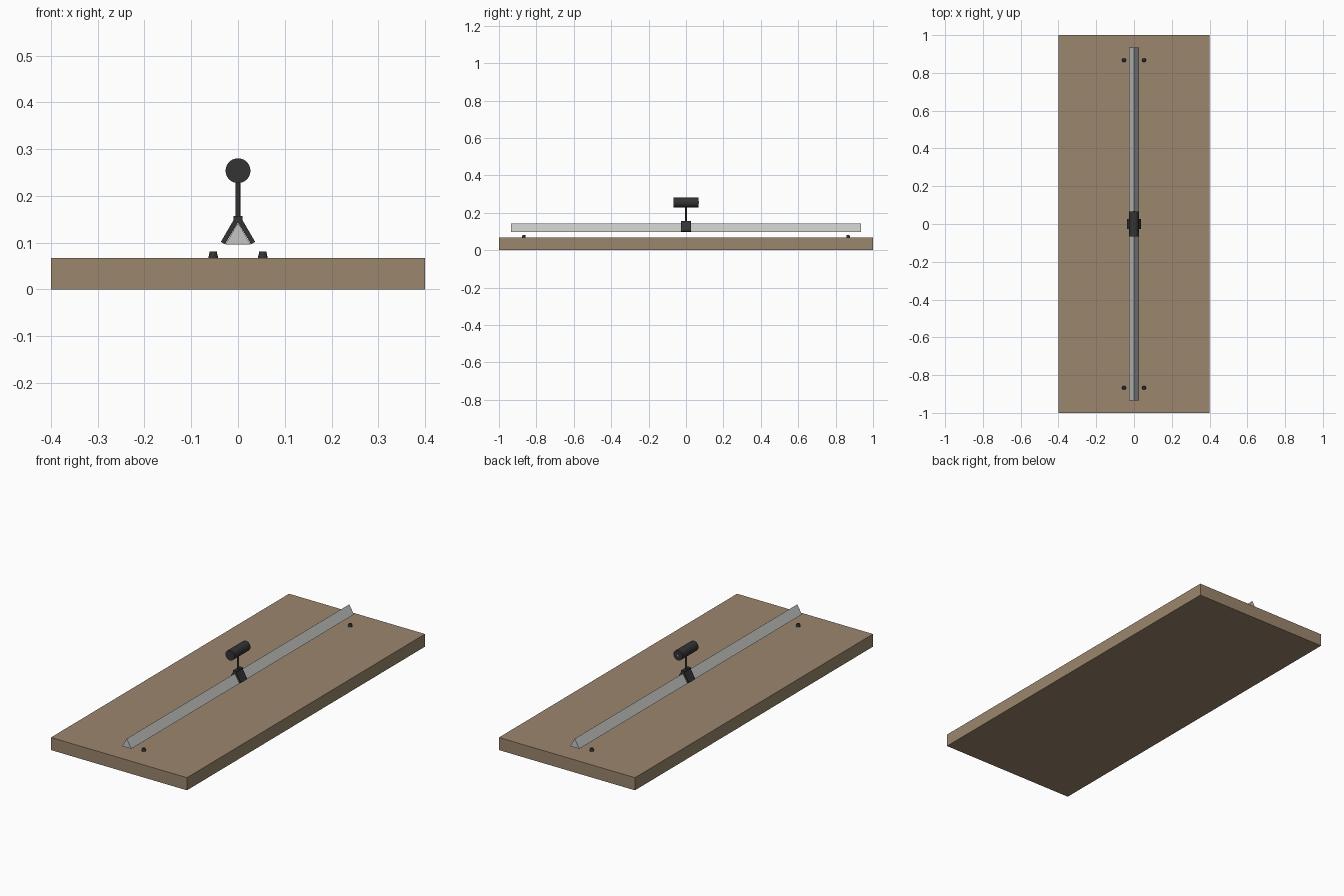
import bpy, bmesh, math

if "Cube" in bpy.data.objects:
    bpy.data.objects.remove(bpy.data.objects["Cube"])


def material(name, rgb):
    m = bpy.data.materials.new(name)
    m.diffuse_color = (*rgb, 1)
    m.use_nodes = True
    m.node_tree.nodes["Principled BSDF"].inputs["Base Color"].default_value = m.diffuse_color
    return m


WOOD = material("tan_wood", (0.33, 0.24, 0.153))
METAL = material("light_grey_metal", (0.56, 0.56, 0.55))
DARK = material("dark_plastic", (0.033, 0.033, 0.035))
PORT = material("pale_grey", (0.3, 0.3, 0.3))


def extrude_y(name, profile, half, mat):
    """Closed XZ profile extruded along y, centred on y = 0."""
    bm = bmesh.new()
    face = bm.faces.new([bm.verts.new((x, -half, z)) for x, z in profile])
    ext = bmesh.ops.extrude_face_region(bm, geom=[face])
    verts = [v for v in ext["geom"] if isinstance(v, bmesh.types.BMVert)]
    bmesh.ops.translate(bm, verts=verts, vec=(0, 2 * half, 0))
    bmesh.ops.recalc_face_normals(bm, faces=bm.faces)
    mesh = bpy.data.meshes.new(name)
    bm.to_mesh(mesh)
    bm.free()
    mesh.materials.append(mat)
    obj = bpy.data.objects.new(name, mesh)
    bpy.context.collection.objects.link(obj)
    return obj


def cone(name, r1, r2, depth, loc, mat, sides=32, along_y=False):
    rot = (-math.pi / 2, 0, 0) if along_y else (0, 0, 0)
    bpy.ops.mesh.primitive_cone_add(vertices=sides, radius1=r1, radius2=r2,
                                    depth=depth, location=loc, rotation=rot)
    obj = bpy.context.object
    obj.name = name
    obj.data.materials.append(mat)
    bpy.ops.object.shade_smooth_by_angle(angle=math.radians(35))
    return obj


# Table top
TOP = 0.067
extrude_y("table_board", [(-0.4, 0), (0.4, 0), (0.4, TOP), (-0.4, TOP)], 1.0, WOOD)

# Triangular rail
extrude_y("triangular_rail", [(-0.027, 0.096), (0.027, 0.096), (0, 0.1425)], 0.935, METAL)

# Saddle straddling the rail
side = [(0.028, 0.0965), (0.0365, 0.102), (0.0098, 0.148), (0.0098, 0.157)]
saddle = [(0, 0.1435)] + side + [(-x, z) for x, z in reversed(side)]
extrude_y("saddle", saddle, 0.027, DARK)

# Post and cylindrical head
cone("post", 0.005, 0.005, 0.09, (0, 0, 0.195), DARK, 24)
cone("cylinder_head", 0.0265, 0.0265, 0.134, (0, 0, 0.254), DARK, 40, True)
cone("head_port", 0.005, 0.005, 0.004, (0, 0.0675, 0.254), PORT, 16, True)

# Four small tapered studs near the rail ends
for x in (-0.053, 0.053):
    for y in (-0.867, 0.867):
        cone("stud", 0.0107, 0.0075, 0.014, (x, y, TOP + 0.007), DARK, 20)
